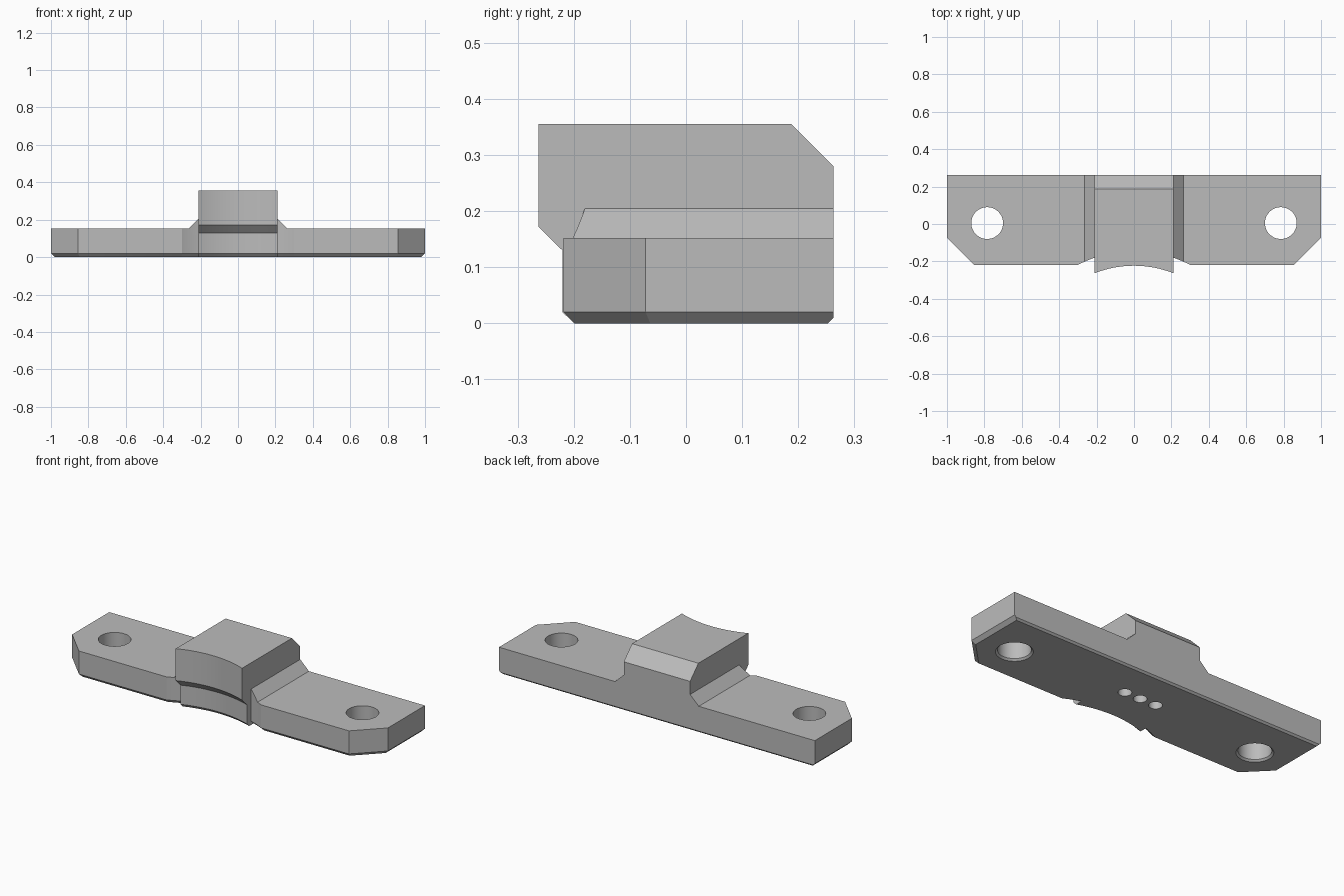
import bpy, bmesh, math

if "Cube" in bpy.data.objects:
    bpy.data.objects.remove(bpy.data.objects["Cube"])

grey = bpy.data.materials.new("plain grey")
grey.use_nodes = True
grey.diffuse_color = (0.5, 0.5, 0.5, 1)
grey.node_tree.nodes["Principled BSDF"].inputs["Base Color"].default_value = (0.5, 0.5, 0.5, 1)

BACK = 0.263      # rear face
FRONT = -0.218    # front face of the plate
ARC_Y = -0.793    # axis of the curved front recess
HALF = 0.21       # half width of the block


def loft(name, rings):
    """Closed solid through rings that have equal point counts."""
    bm = bmesh.new()
    loops = [[bm.verts.new(p) for p in ring] for ring in rings]
    for a, b in zip(loops, loops[1:]):
        for i in range(len(a)):
            j = (i + 1) % len(a)
            bm.faces.new((a[i], a[j], b[j], b[i]))
    bm.faces.new(loops[0])
    bm.faces.new(loops[-1])
    bmesh.ops.recalc_face_normals(bm, faces=bm.faces)
    mesh = bpy.data.meshes.new(name)
    bm.to_mesh(mesh)
    bm.free()
    mesh.materials.append(grey)
    obj = bpy.data.objects.new(name, mesh)
    bpy.context.collection.objects.link(obj)
    return obj


def lathe(name, x, y, steps, sides):
    """Solid of revolution about a vertical axis; steps are (z, radius)."""
    turns = [2 * math.pi * i / sides for i in range(sides)]
    return loft(name, [[(x + r * math.cos(t), y + r * math.sin(t), z) for t in turns]
                       for z, r in steps])


def combine(target, tool, operation):
    """Apply a boolean, then discard the tool."""
    tool.hide_render = True
    mod = target.modifiers.new(operation, 'BOOLEAN')
    mod.operation, mod.solver, mod.object = operation, 'EXACT', tool
    bpy.context.view_layer.objects.active = target
    bpy.ops.object.modifier_apply(modifier=mod.name)
    bpy.data.objects.remove(tool)


def plate_ring(z, inset):
    """Plate outline with clipped front corners; the rear is inset less."""
    k = inset * 0.414
    back = BACK - max(0, inset - 0.01)
    side = [(0.855 - k, FRONT + inset), (1 - inset, -0.072 + k), (1 - inset, back)]
    return [(x, y, z) for x, y in side + [(-x, y) for x, y in reversed(side)]]


# Mounting plate with a bevelled underside
bracket = loft("mounting_bracket", [plate_ring(0, 0.02), plate_ring(0.01, 0.01),
                                    plate_ring(0.02, 0), plate_ring(0.152, 0)])

# Sloped gussets either side of the block
slope = [(0.265, 0.1), (0.265, 0.152), (HALF, 0.205)]
section = slope + [(-x, z) for x, z in reversed(slope)]
gusset = loft("gusset", [[(x, y, z) for x, z in section] for y in (-0.21, BACK)])
combine(bracket, gusset, 'UNION')

# Curved recess in the plate front
recess = lathe("recess_cutter", 0, ARC_Y, [(-0.02, 0.688), (0.02, 0.648), (0.5, 0.648)], 160)
combine(bracket, recess, 'DIFFERENCE')

# Raised block, sloped at the upper rear, with a stepped concave front
profile = [(-0.3, 0), (BACK - 0.01, 0), (BACK, 0.01), (BACK, 0.28), (0.188, 0.355), (-0.3, 0.355)]
block = loft("raised_block", [[(x, y, z) for y, z in profile] for x in (-HALF, HALF)])
face = lathe("block_face_cutter", 0, ARC_Y,
             [(-0.02, 0.65), (0.02, 0.61), (0.13, 0.61), (0.172, 0.57), (0.5, 0.57)], 160)
combine(block, face, 'DIFFERENCE')
combine(bracket, block, 'UNION')

# Bolt holes, countersunk underneath
for x in (-0.785, 0.785):
    hole = lathe("bolt_hole_cutter", x, 0.005, [(-0.01, 0.105), (0.01, 0.085), (0.2, 0.085)], 48)
    combine(bracket, hole, 'DIFFERENCE')

# Three small blind holes in the underside
for x in (-0.1, 0, 0.1):
    hole = lathe("pin_hole_cutter", x, 0.048, [(-0.02, 0.035), (0.15, 0.035)], 32)
    combine(bracket, hole, 'DIFFERENCE')

# Smooth the curved walls, keep the edges sharp
bpy.ops.object.select_all(action='DESELECT')
bracket.select_set(True)
bpy.context.view_layer.objects.active = bracket
bpy.ops.object.shade_smooth_by_angle(angle=math.radians(20))
